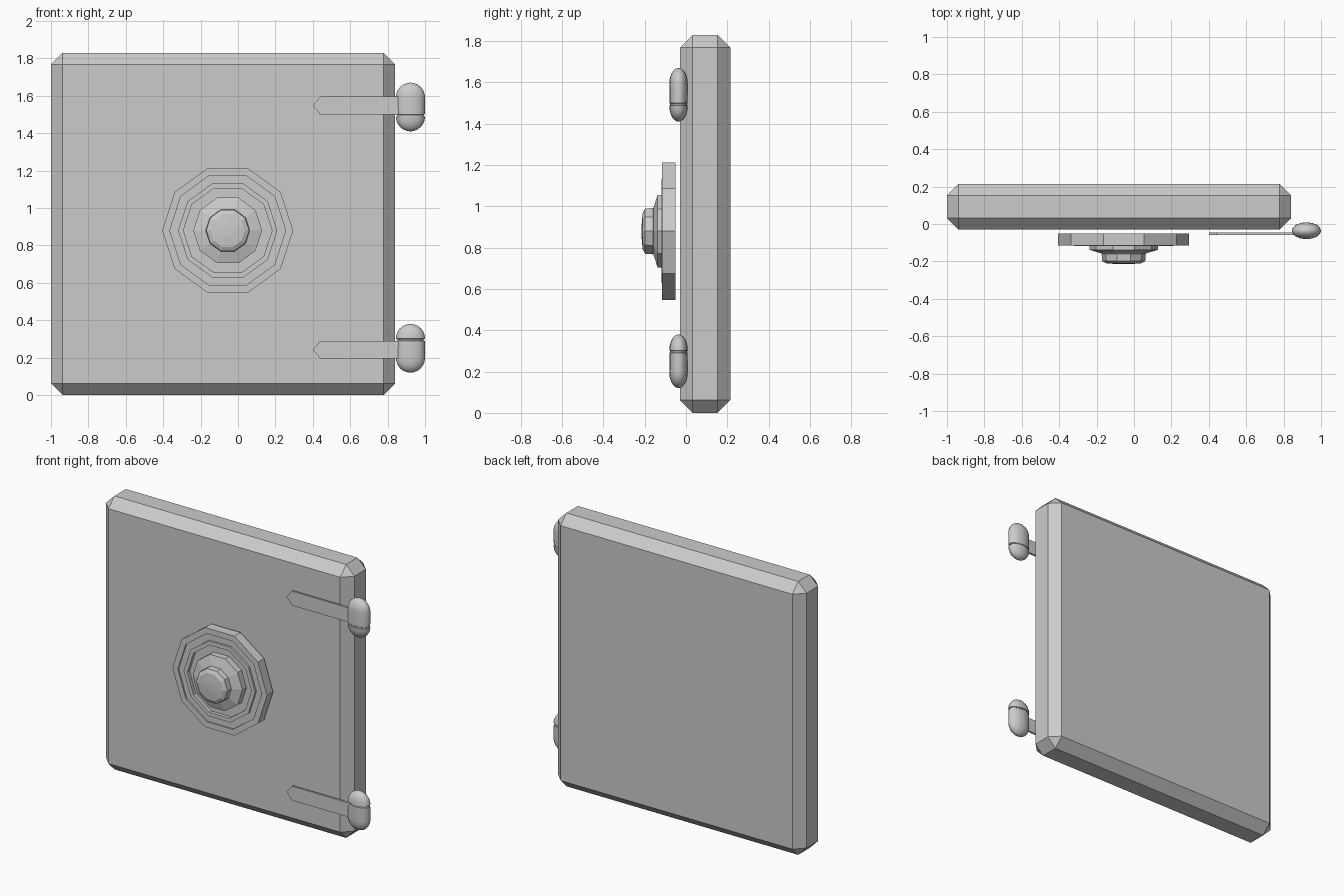
import bpy, bmesh, math
from mathutils import Vector

if "Cube" in bpy.data.objects:
    bpy.data.objects.remove(bpy.data.objects["Cube"])


def finish(name, bm):
    bmesh.ops.recalc_face_normals(bm, faces=bm.faces)
    me = bpy.data.meshes.new(name)
    bm.to_mesh(me)
    bm.free()
    ob = bpy.data.objects.new(name, me)
    bpy.context.collection.objects.link(ob)
    return ob


def lathe(name, profile, n, place):
    """Closed stack of rings; profile is (radius, height), place maps (u, v, h) to xyz."""
    bm = bmesh.new()
    rings = [[bm.verts.new(place(r * math.cos(2 * math.pi * i / n),
                                 r * math.sin(2 * math.pi * i / n), h))
              for i in range(n)] for r, h in profile]
    for a, b in zip(rings, rings[1:]):
        for i in range(n):
            j = (i + 1) % n
            bm.faces.new((a[i], a[j], b[j], b[i]))
    bm.faces.new(rings[0])
    bm.faces.new(rings[-1])
    return finish(name, bm)


# Door slab with wide chamfers
bm = bmesh.new()
bmesh.ops.create_cube(bm, size=1)
for v in bm.verts:
    v.co = Vector((v.co.x * 1.84 - 0.08, v.co.y * 0.245 + 0.0925, v.co.z * 1.83 + 0.915))
bmesh.ops.bevel(bm, geom=bm.edges[:], offset=0.062, segments=1, affect='EDGES')
finish("door_slab", bm)

# Ten-sided stepped dial and its knob
def on_front(u, v, h):
    return (u - 0.055, -h, v + 0.88)

lathe("dial_plate", [(0.35, 0.05), (0.35, 0.115), (0.31, 0.115), (0.31, 0.105),
                     (0.265, 0.105), (0.265, 0.118), (0.237, 0.118), (0.237, 0.095)],
      10, on_front)
lathe("dial_hub", [(0.184, 0.09), (0.184, 0.138), (0.11, 0.16)], 10, on_front)
lathe("dial_knob", [(0.1, 0.14), (0.118, 0.16), (0.115, 0.198), (0.092, 0.21), (0.03, 0.215)],
      10, on_front)

# Hinges: rounded knuckle with a seam, and a pointed strap; lower one mirrored
MID = 0.895
dome = [(math.cos(a), math.sin(a)) for a in (math.radians(15 * k) for k in range(6))] + [(0.06, 1.0)]
knuckle = [(r, 1.488 - 0.078 * s) for r, s in reversed(dome)]
knuckle += [(0.9, 1.49), (0.9, 1.497), (0.98, 1.5)]
knuckle += [(r, 1.592 + 0.078 * s) for r, s in dome]
strap = [(0.4, 1.548), (0.44, 1.595), (0.87, 1.595), (0.87, 1.5), (0.44, 1.5)]

for label, sign in (("upper", 1), ("lower", -1)):
    def flip(z):
        return MID + sign * (z - MID)

    ob = lathe(label + "_hinge_knuckle", knuckle, 16,
               lambda u, v, h: (0.922 + 0.078 * u, -0.036 + 0.045 * v, flip(h)))
    bpy.ops.object.select_all(action='DESELECT')
    ob.select_set(True)
    bpy.context.view_layer.objects.active = ob
    bpy.ops.object.shade_smooth_by_angle(angle=math.radians(40))

    bm = bmesh.new()
    face = bm.faces.new([bm.verts.new((x, -0.045, flip(z))) for x, z in strap])
    ext = bmesh.ops.extrude_face_region(bm, geom=[face], use_keep_orig=True)
    for v in ext["geom"]:
        if isinstance(v, bmesh.types.BMVert):
            v.co.y = -0.058
    finish(label + "_hinge_strap", bm)
